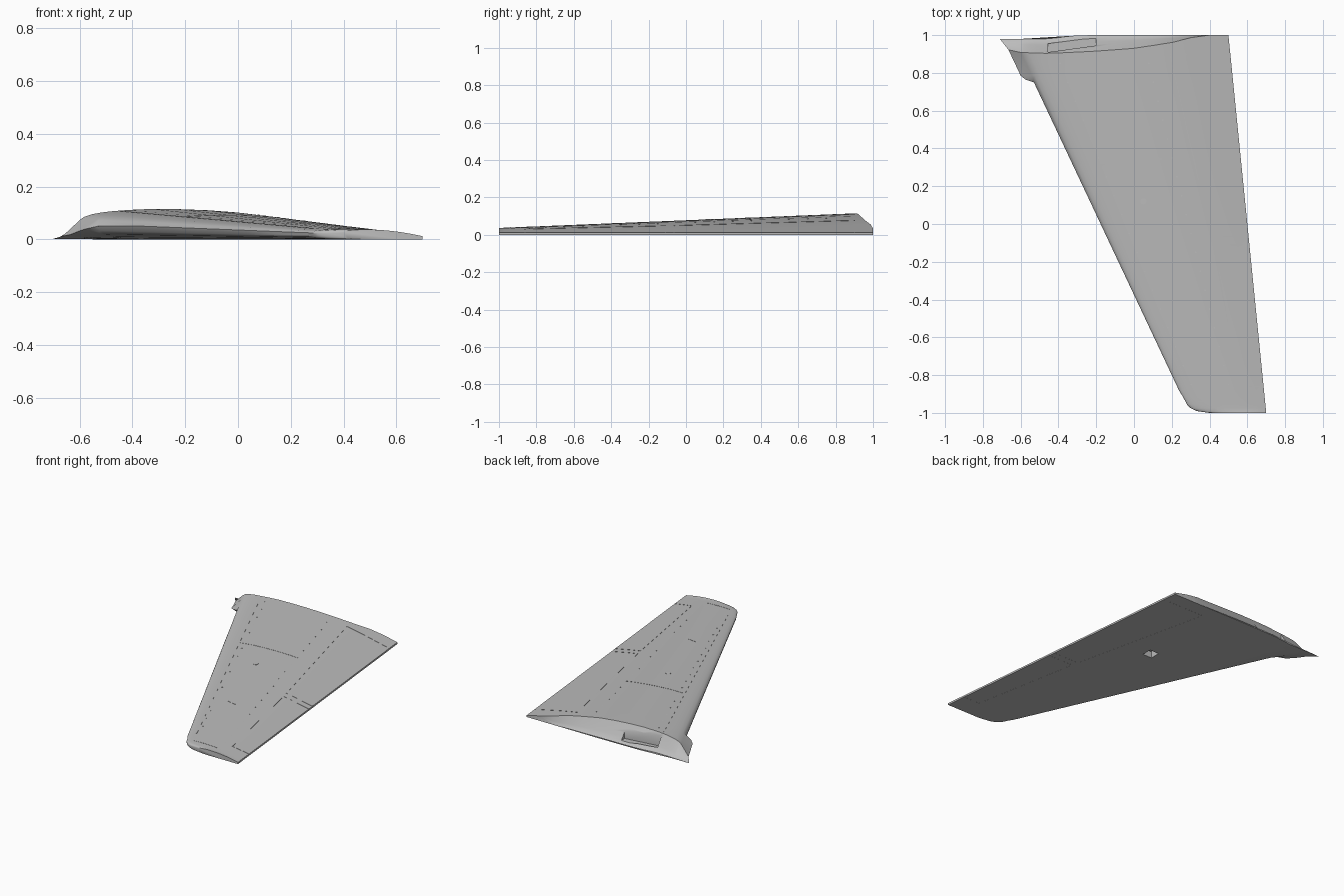
import bpy, bmesh, math
from mathutils import Vector

cube = bpy.data.objects.get("Cube")
if cube:
    bpy.data.objects.remove(cube, do_unlink=True)

grey = bpy.data.materials.new("panel grey")
grey.use_nodes = True
COLOUR = (0.5, 0.5, 0.5, 1)
grey.diffuse_color = COLOUR
grey.node_tree.nodes["Principled BSDF"].inputs["Base Color"].default_value = COLOUR

# Aerofoil: chord fraction and height fraction
UPPER = [(0, .46), (.006, .6), (.02, .71), (.045, .8), (.08, .87), (.12, .92), (.17, .96),
         (.25, 1), (.34, .99), (.44, .95), (.54, .87), (.64, .74), (.73, .6), (.82, .42),
         (.91, .21), (1, 0)]
LOWER = [(1, 0), (.75, 0), (.5, 0), (.25, 0), (.12, .02), (.06, .08), (.025, .17), (.008, .3)]
TIP_NOSE = [(-1, .4), (-.99, .33), (-.975, .3), (-.955, .28), (-.92, .262), (-.88, .238)]
GLOVE_NOSE = [(.75, -.53, .05), (.765, -.575, .04), (.785, -.6, .032), (.86, -.635, .018),
              (.91, -.665, .012)]
CREST = [(-.7, .93), (-.6, .908), (-.45, .903), (-.2, .915), (0, .93), (.2, .96), (.36, 1), (1, 1)]
TRAIL = .012


def lerp_table(table, v):
    for (a, fa), (b, fb) in zip(table, table[1:]):
        if v <= b:
            return fa + (fb - fa) * max(0, (v - a) / (b - a))
    return table[-1][1]


def lead(y):
    return lerp_table(TIP_NOSE, y) if y < -.88 else -.53 + .471 * (.75 - y)


def trail(y):
    return .5 + .1 * (1 - y)


def height(y):
    return .078 + .041 * min(y, .92)


def top_z(x, y):
    u = (x - lead(y)) / (trail(y) - lead(y))
    return TRAIL + (height(y) - TRAIL) * lerp_table(UPPER, u)


def section(y):
    x0, c, h = lead(y), trail(y) - lead(y), height(y)
    pts = [Vector((x0 + u * c, y, TRAIL + (h - TRAIL) * r)) for u, r in UPPER]
    pts += [Vector((x0 + u * c, y, h * r)) for u, r in LOWER]
    # Root glove pushes the nose forward and down
    if y >= .75:
        nx = lerp_table([(g[0], g[1]) for g in GLOVE_NOSE], y)
        nz = lerp_table([(g[0], g[2]) for g in GLOVE_NOSE], y)
        pts[0] = Vector((nx, y, nz))
        for p, k in zip(pts[:-4:-1], (.7, .4, .2)):
            p.z = min(p.z, nz * k)
    return pts


def finish(bm, name, smooth=True):
    bmesh.ops.remove_doubles(bm, verts=bm.verts, dist=1e-5)
    bmesh.ops.recalc_face_normals(bm, faces=bm.faces)
    mesh = bpy.data.meshes.new(name)
    bm.to_mesh(mesh)
    bm.free()
    mesh.materials.append(grey)
    ob = bpy.data.objects.new(name, mesh)
    bpy.context.collection.objects.link(ob)
    if smooth:
        bpy.ops.object.select_all(action='DESELECT')
        ob.select_set(True)
        bpy.context.view_layer.objects.active = ob
        bpy.ops.object.shade_smooth_by_angle(angle=math.radians(35))
    return ob


# Wing sections from tip to root crest, then a fillet down to the root edge
rings = [section(y) for y in (-1, -.99, -.975, -.955, -.92, -.88, -.45, 0, .4, .75, .765, .785, .86)]
crest = section(.91)
for p in crest:
    p.y = lerp_table(CREST, p.x)
    p.x += (trail(p.y) - trail(.91)) * max(0, p.x + .1) / .6
rings.append(crest)
for s in (.2, .4, .6, .8, 1):
    ring = []
    for i, p in enumerate(crest):
        end = .98 if p.x < -.45 else lerp_table([(-.45, .98), (-.3, 1), (1, 1)], p.x)
        q = Vector((p.x, p.y + (end - p.y) * s, p.z))
        if p.y < .999:
            q.z *= max(.06, (1 - s) ** 1.15)
        if i == 0:
            q.x += (-.71 - p.x) * s
        ring.append(q)
    rings.append(ring)

bm = bmesh.new()
loops = [[bm.verts.new(p) for p in ring] for ring in rings]
n = len(loops[0])
for a, b in zip(loops, loops[1:]):
    for i in range(n):
        bm.faces.new((a[i], a[(i + 1) % n], b[(i + 1) % n], b[i]))
bm.faces.new(loops[0])
bm.faces.new(loops[-1])
wing = finish(bm, "wing_panel", smooth=False)


# Recesses: root opening and underside access hole
def prism(name, outline, z0, z1):
    b = bmesh.new()
    face = b.faces.new([b.verts.new((x, y, z0)) for x, y in outline])
    out = bmesh.ops.extrude_face_region(b, geom=[face])["geom"]
    bmesh.ops.translate(b, vec=(0, 0, z1 - z0), verts=[v for v in out if isinstance(v, bmesh.types.BMVert)])
    return finish(b, name, smooth=False)


cutters = [prism("root_opening_cutter", [(-.455, .91), (-.2, .945), (-.2, .988), (-.455, .955)], .02, .2),
           prism("access_hole_cutter", [(.095, .285), (.165, .285), (.165, .355), (.095, .355)], -.1, .045)]
bpy.context.view_layer.objects.active = wing
for c in cutters:
    mod = wing.modifiers.new("recess", 'BOOLEAN')
    mod.operation, mod.solver, mod.object = 'DIFFERENCE', 'EXACT', c
    bpy.ops.object.modifier_apply(modifier=mod.name)
    bpy.data.objects.remove(c, do_unlink=True)
bpy.ops.object.select_all(action='DESELECT')
wing.select_set(True)
bpy.ops.object.shade_smooth_by_angle(angle=math.radians(35))


# Thin seam strips that follow the upper or lower skin
def seam(name, path, under=False, width=.005, proud=.0012):
    b = bmesh.new()
    for (ax, ay), (bx, by) in zip(path, path[1:]):
        a, d = Vector((ax, ay)), Vector((bx - ax, by - ay))
        side = Vector((-d.y, d.x)).normalized() * width / 2
        prev = None
        for k in range(17):
            p = a + d * k / 16
            row = []
            for q, up in ((p + side, 0), (p + side, 1), (p - side, 1), (p - side, 0)):
                z = -.0005 * up if under else top_z(q.x, q.y) + proud * (2 * up - 1)
                row.append(b.verts.new((q.x, q.y, z + (.0015 if under and not up else 0))))
            if prev:
                for i in range(4):
                    b.faces.new((prev[i], prev[(i + 1) % 4], row[(i + 1) % 4], row[i]))
            else:
                b.faces.new(row)
            prev = row
        b.faces.new(prev)
    return finish(b, name, smooth=False)


FLAP = [(trail(.9) - .003, .9), (.19, .9), (.41, -.065), (trail(-.065) - .003, -.065)]
AILERON = [(trail(-.11) - .003, -.11), (.42, -.11), (.56, -.86), (trail(-.86) - .003, -.86)]
for side, under in (("upper", False), ("lower", True)):
    seam("flap_seam_" + side, FLAP, under)
    seam("aileron_seam_" + side, AILERON, under)


def chord_x(u, y):
    return lead(y) + u * (trail(y) - lead(y))


seam("front_spar_seam", [(chord_x(.13, .88), .88), (chord_x(.13, -.85), -.85)])
seam("mid_rib_seam", [(-.2, .31), (.2, .35)])
seam("outer_rib_seam", [(.2, -.39), (.26, -.4)])
seam("tip_seam", [(.33, -.94), (.5, -.94)])

# Fastener rows along both spars, and a round filler cap
b = bmesh.new()
spots = [(chord_x(u, .85 - .1 * k), .85 - .1 * k, .004) for u in (.17, .6) for k in range(18)]
for x, y, r in spots + [(.05, .12, .016)]:
    made = bmesh.ops.create_cone(b, cap_ends=True, segments=12, radius1=r, radius2=r, depth=.004)
    bmesh.ops.translate(b, verts=made["verts"], vec=(x, y, top_z(x, y) - .0005))
finish(b, "fasteners_and_filler_cap", smooth=False)
